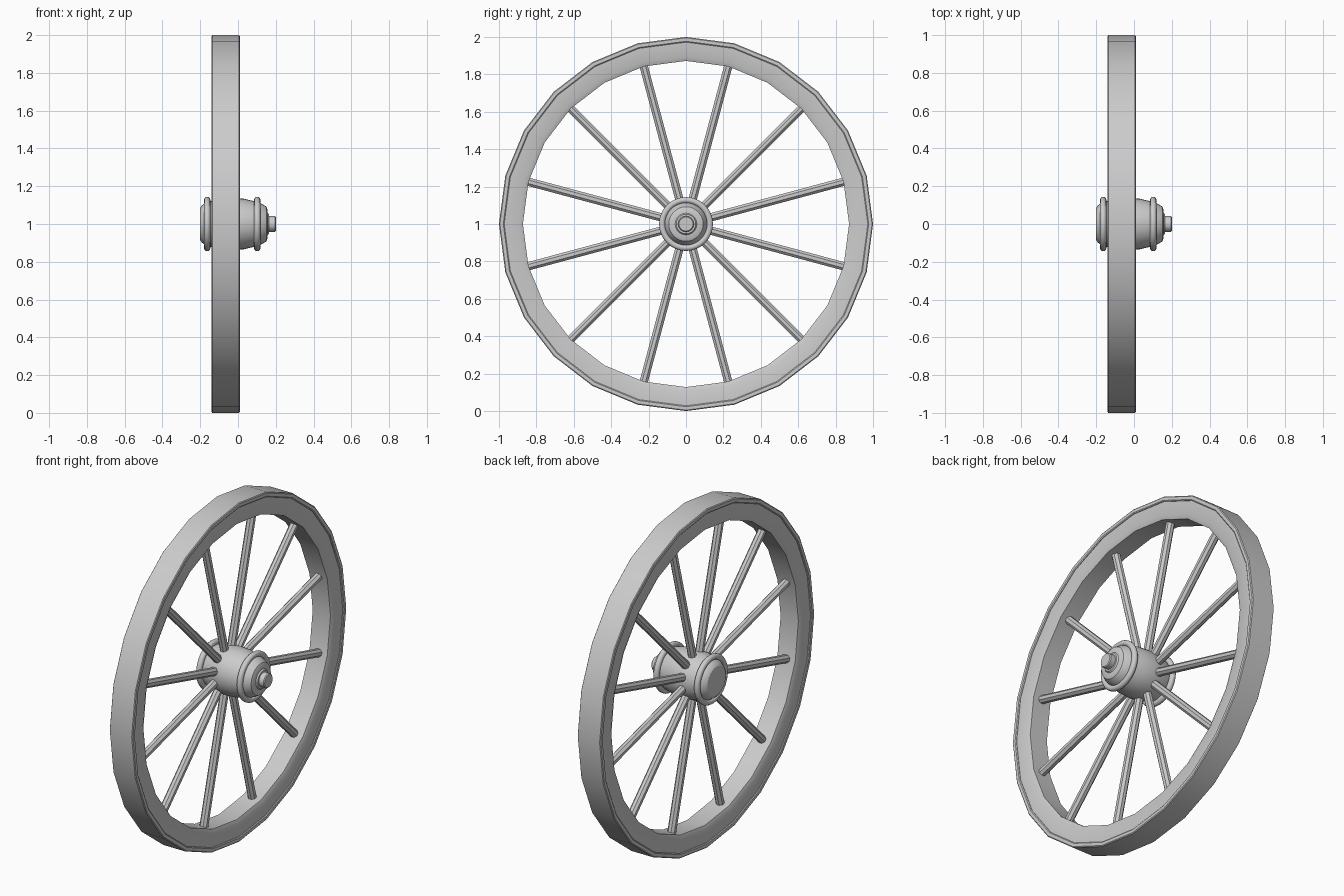
import bpy, bmesh, math
from mathutils import Vector

if "Cube" in bpy.data.objects:
    bpy.data.objects.remove(bpy.data.objects["Cube"])

CENTRE_Z = 1.0
RIM_X = -0.065

mat = bpy.data.materials.new("plain grey")
mat.diffuse_color = (0.6, 0.6, 0.6, 1)
mat.use_nodes = True
mat.node_tree.nodes["Principled BSDF"].inputs["Base Color"].default_value = mat.diffuse_color


def finish(bm, name, angle=30):
    bmesh.ops.recalc_face_normals(bm, faces=bm.faces)
    me = bpy.data.meshes.new(name)
    bm.to_mesh(me)
    bm.free()
    ob = bpy.data.objects.new(name, me)
    bpy.context.collection.objects.link(ob)
    me.materials.append(mat)
    bpy.ops.object.select_all(action='DESELECT')
    ob.select_set(True)
    bpy.context.view_layer.objects.active = ob
    bpy.ops.object.shade_smooth_by_angle(angle=math.radians(angle))
    return ob


def lathe(name, profile, sides, closed=False, x0=0.0, angle=30):
    """Spin (x, radius) points round the axle; cap open ends."""
    bm = bmesh.new()
    rings = []
    for x, r in profile:
        rings.append([bm.verts.new((x0 + x,
                                    r * math.sin(2 * math.pi * i / sides),
                                    CENTRE_Z + r * math.cos(2 * math.pi * i / sides)))
                      for i in range(sides)])
    n = len(rings)
    for k in range(n if closed else n - 1):
        a, b = rings[k], rings[(k + 1) % n]
        for i in range(sides):
            j = (i + 1) % sides
            bm.faces.new((a[i], a[j], b[j], b[i]))
    if not closed:
        bm.faces.new(rings[0])
        bm.faces.new(rings[-1])
    return finish(bm, name, angle)


# wooden rim with chamfered inner edge
half = [(0.068, 0.982), (0.068, 0.895), (0.058, 0.872)]
lathe("rim", half + [(-x, r) for x, r in reversed(half)], 24, True, RIM_X)

# tyre band around the rim
half = [(0.071, 1.0), (0.075, 0.995), (0.075, 0.977), (0.071, 0.972)]
lathe("tyre", half + [(-x, r) for x, r in reversed(half)], 24, True, RIM_X)

# barrel-shaped hub with stepped nose and flat back
lathe("hub", [(-0.2, 0.085), (-0.192, 0.098), (-0.165, 0.115), (-0.14, 0.122),
              (-0.09, 0.134), (-0.03, 0.138), (0.03, 0.134), (0.08, 0.122),
              (0.105, 0.115), (0.13, 0.105), (0.15, 0.092), (0.155, 0.08),
              (0.157, 0.058), (0.165, 0.052)], 32)

# axle end
lathe("axle_cap", [(0.15, 0.042), (0.195, 0.042), (0.2, 0.037)], 24)

# rounded bands on the hub
for name, x in (("front_hub_band", 0.102), ("back_hub_band", -0.163)):
    ring = [(0.017 * math.cos(a), 0.128 + 0.017 * math.sin(a))
            for a in (2 * math.pi * k / 10 for k in range(10))]
    lathe(name, ring, 32, True, x, 50)

# twelve eight-sided spokes
bm = bmesh.new()
SPOKES, R = 12, 0.024
for s in range(SPOKES):
    t = math.radians(15 + 30 * s)
    out = Vector((0, math.sin(t), math.cos(t)))
    side = Vector((0, math.cos(t), -math.sin(t)))
    ends = []
    for d in (0.09, 0.88):
        ends.append([bm.verts.new(Vector((RIM_X, 0, CENTRE_Z)) + out * d
                                  + Vector((R * math.cos(a), 0, 0)) + side * R * math.sin(a))
                     for a in (math.pi / 8 + math.pi / 4 * k for k in range(8))])
    for k in range(8):
        j = (k + 1) % 8
        bm.faces.new((ends[0][k], ends[0][j], ends[1][j], ends[1][k]))
    for e in ends:
        bm.faces.new(e)
finish(bm, "spokes")
